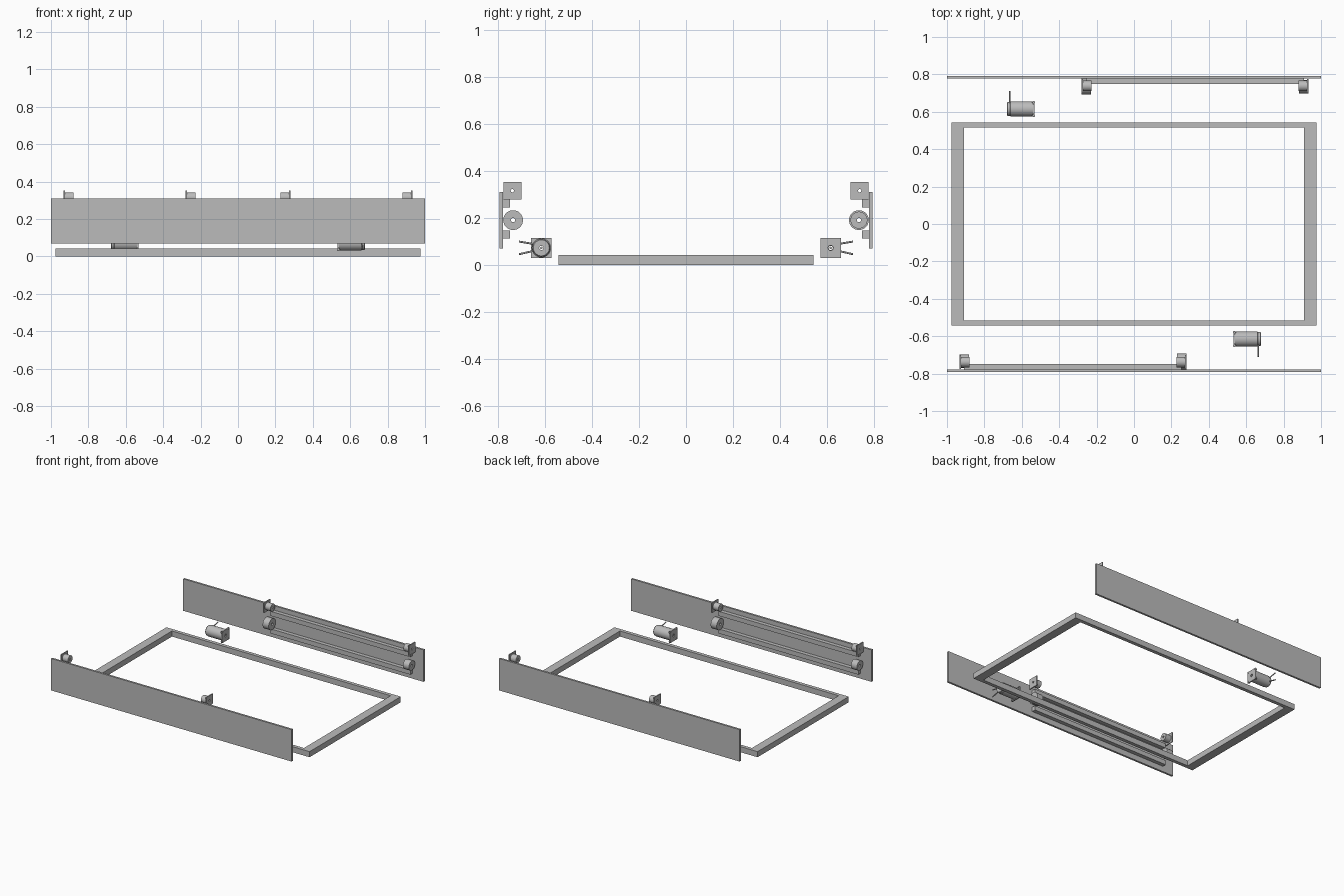
import bpy, bmesh, math
from mathutils import Vector

cube = bpy.data.objects.get("Cube")
if cube:
    bpy.data.objects.remove(cube)

grey = bpy.data.materials.new("plain grey")
grey.use_nodes = True
colour = (0.5, 0.5, 0.5, 1)
grey.diffuse_color = colour
grey.node_tree.nodes["Principled BSDF"].inputs["Base Color"].default_value = colour


def finish(name, bm, smooth=False):
    bmesh.ops.recalc_face_normals(bm, faces=bm.faces)
    mesh = bpy.data.meshes.new(name)
    bm.to_mesh(mesh)
    bm.free()
    mesh.materials.append(grey)
    obj = bpy.data.objects.new(name, mesh)
    bpy.context.collection.objects.link(obj)
    if smooth:
        bpy.ops.object.select_all(action="DESELECT")
        obj.select_set(True)
        bpy.context.view_layer.objects.active = obj
        bpy.ops.object.shade_smooth_by_angle(angle=math.radians(35))
    return obj


def bridge(name, loops, smooth=False):
    """Join equal point loops into a closed ring-shaped solid."""
    bm = bmesh.new()
    rings = [[bm.verts.new(p) for p in loop] for loop in loops]
    for a, b in zip(rings, rings[1:] + rings[:1]):
        for i in range(len(a)):
            j = (i + 1) % len(a)
            bm.faces.new((a[i], a[j], b[j], b[i]))
    return finish(name, bm, smooth)


def box(name, s, x, y, z):
    bm = bmesh.new()
    bmesh.ops.create_cube(bm, size=1)
    for v in bm.verts:
        p = [lo + (hi - lo) * (c + 0.5) for (lo, hi), c in zip((x, y, z), v.co)]
        v.co = (p[0] * s, p[1] * s, p[2])
    return finish(name, bm)


def lathe(name, s, centre, profile, square=False, n=32):
    """Turn (x, radius) pairs about an x axis; square makes the outer edge a square."""
    cy, cz = centre
    hole = min(r for _, r in profile)
    loops = []
    for x, r in profile:
        loop = []
        for i in range(n):
            a = math.tau * i / n
            c, d = math.cos(a), math.sin(a)
            k = r / max(abs(c), abs(d)) if square and r > hole else r
            loop.append((x * s, (cy + k * c) * s, cz + k * d))
        loops.append(loop)
    return bridge(name, loops, True)


def tube(name, s, centre, x0, x1, r, hole, square=False):
    prof = [(x0, hole), (x0, r), (x1, r), (x1, hole)]
    return lathe(name, s, centre, prof, square)


def rod(name, s, start, end, radius):
    a, b = (Vector((p[0] * s, p[1] * s, p[2])) for p in (start, end))
    bm = bmesh.new()
    bmesh.ops.create_cone(bm, cap_ends=True, segments=12, radius1=radius,
                          radius2=radius, depth=(b - a).length)
    turn = (b - a).to_track_quat("Z", "Y")
    for v in bm.verts:
        v.co = turn @ v.co + (a + b) / 2
    return finish(name, bm, True)


# Floor frame
def rect(w, d, z):
    return [(-w, -d, z), (w, -d, z), (w, d, z), (-w, d, z)]


bridge("base_frame", [rect(0.975, 0.542, 0), rect(0.975, 0.542, 0.042),
                      rect(0.91, 0.515, 0.042), rect(0.91, 0.515, 0)])

# Each side is the other turned half a circle
for side, s in (("front", 1), ("back", -1)):
    box(side + "_panel", s, (-1, 1), (-0.792, -0.777), (0.07, 0.31))
    for label, z in (("upper", 0.243), ("lower", 0.111)):
        box(f"{side}_{label}_rail", s, (-0.91, 0.255), (-0.777, -0.748), (z, z + 0.034))

    # Bearing blocks on the upper rail, and pulleys between the rails
    for end, x, d, radius in (("outer", -0.933, 1, 0.036), ("inner", 0.28, -1, 0.042)):
        top, low = (-0.738, 0.315), (-0.735, 0.19)
        tube(f"{side}_{end}_bearing_plate", s, top, x, x + d * 0.007, 0.038, 0.007, True)
        tube(f"{side}_{end}_bearing", s, top, x + d * 0.007, x + d * 0.053, 0.028, 0.007)
        tube(f"{side}_{end}_pulley", s, low, x, x + d * 0.05, radius, 0.009)

    # Motor with mounting plate, shaft, bolts and two wires
    cy, cz = axis = (-0.615, 0.072)
    tube(side + "_motor_plate", s, axis, 0.532, 0.541, 0.043, 0.011, True)
    lathe(side + "_motor_body", s, axis,
          [(0.541, 0.009), (0.541, 0.041), (0.66, 0.041), (0.662, 0.038),
           (0.675, 0.038), (0.68, 0.034), (0.68, 0.009)])
    rod(side + "_motor_shaft", s, (0.533, cy, cz), (0.66, cy, cz), 0.005)
    for dy in (-0.036, 0.036):
        for dz in (-0.036, 0.036):
            rod(side + "_motor_bolt", s, (0.529, cy + dy, cz + dz),
                (0.546, cy + dy, cz + dz), 0.005)
    for z0, z1 in ((0.088, 0.099), (0.06, 0.045)):
        rod(side + "_motor_wire", s, (0.664, cy - 0.03, z0), (0.664, -0.71, z1), 0.004)
